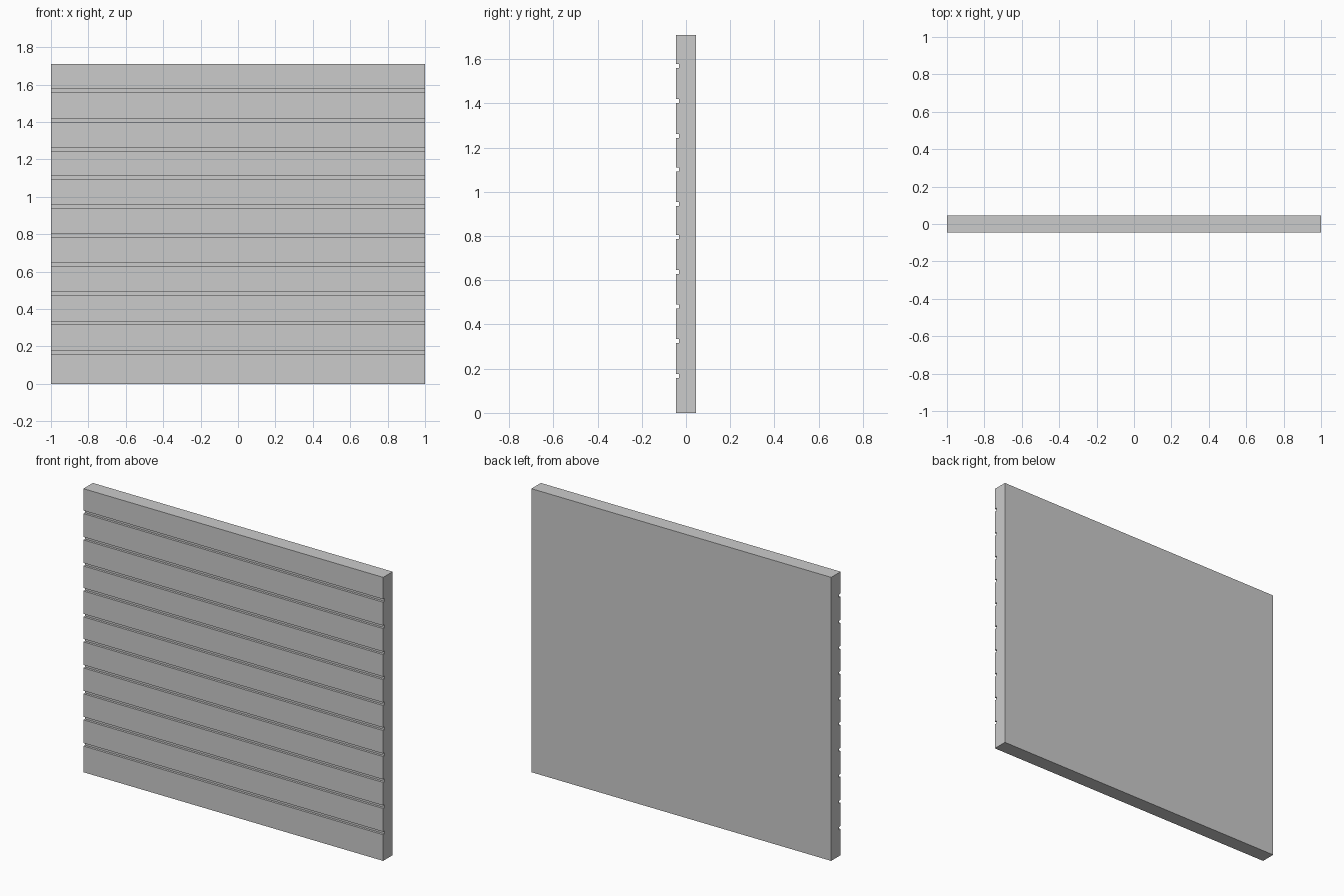
import bpy
import bmesh

if "Cube" in bpy.data.objects:
    bpy.data.objects.remove(bpy.data.objects["Cube"])

HALF_W, HALF_D, TOP = 1.0, 0.045, 1.71
GROOVE_H, GROOVE_D = 0.018, 0.014
GROOVES = [0.167, 0.325, 0.482, 0.638, 0.795, 0.946, 1.102, 1.253, 1.410, 1.569]

# Side profile (y, z): flat back, front edge notched by the grooves
profile = [(HALF_D, TOP), (HALF_D, 0), (-HALF_D, 0)]
for z in GROOVES:
    lo, hi = z - GROOVE_H / 2, z + GROOVE_H / 2
    inner = -HALF_D + GROOVE_D
    profile += [(-HALF_D, lo), (inner, lo), (inner, hi), (-HALF_D, hi)]
profile.append((-HALF_D, TOP))

# Sweep the profile along x into one solid panel
bm = bmesh.new()
end = bm.faces.new([bm.verts.new((-HALF_W, y, z)) for y, z in profile])
swept = bmesh.ops.extrude_face_region(bm, geom=[end], use_keep_orig=True)
moved = [v for v in swept["geom"] if isinstance(v, bmesh.types.BMVert)]
bmesh.ops.translate(bm, verts=moved, vec=(2 * HALF_W, 0, 0))
bmesh.ops.recalc_face_normals(bm, faces=bm.faces)

mesh = bpy.data.meshes.new("grooved_panel")
bm.to_mesh(mesh)
bm.free()
panel = bpy.data.objects.new("grooved_panel", mesh)
bpy.context.collection.objects.link(panel)
